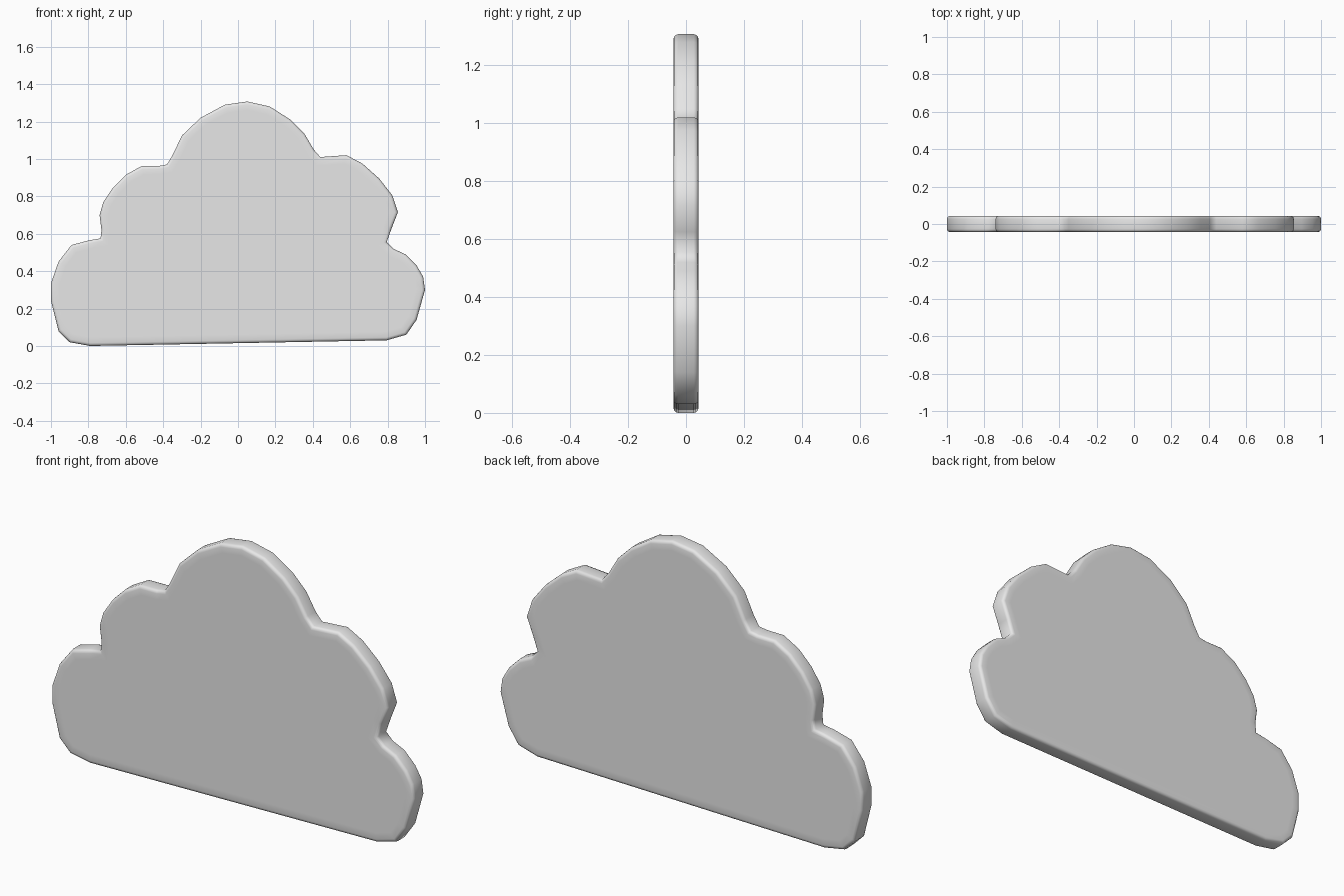
import bpy, bmesh

if "Cube" in bpy.data.objects:
    bpy.data.objects.remove(bpy.data.objects["Cube"])

HALF = 0.043   # half thickness of the plaque

# cloud outline in (x, z), clockwise from lower left
outline = [
    (-0.79, 0.0), (-0.90, 0.02), (-0.96, 0.08), (-1.0, 0.24), (-1.0, 0.335),
    (-0.96, 0.45), (-0.89, 0.54), (-0.795, 0.565), (-0.735, 0.575),
    (-0.73, 0.62), (-0.74, 0.70), (-0.72, 0.77), (-0.67, 0.845),
    (-0.60, 0.915), (-0.515, 0.962), (-0.42, 0.963), (-0.38, 0.97),
    (-0.35, 1.02), (-0.30, 1.125), (-0.20, 1.22), (-0.07, 1.29),
    (0.05, 1.307), (0.17, 1.28), (0.28, 1.21), (0.355, 1.135),
    (0.405, 1.05), (0.44, 1.01), (0.58, 1.02), (0.665, 0.975),
    (0.755, 0.895), (0.825, 0.805), (0.855, 0.715), (0.82, 0.625),
    (0.795, 0.555), (0.83, 0.52), (0.895, 0.49), (0.955, 0.43),
    (0.99, 0.37), (1.0, 0.30), (0.955, 0.14), (0.90, 0.06), (0.795, 0.03),
]

# extruded slab
bm = bmesh.new()
front = bm.faces.new([bm.verts.new((x, -HALF, z)) for x, z in outline])
ext = bmesh.ops.extrude_face_region(bm, geom=[front], use_keep_orig=True)
moved = [g for g in ext["geom"] if isinstance(g, bmesh.types.BMVert)]
bmesh.ops.translate(bm, verts=moved, vec=(0, 2 * HALF, 0))
bmesh.ops.recalc_face_normals(bm, faces=bm.faces[:])

# rounded rims on both faces
rims = [e for e in bm.edges if abs(e.verts[0].co.y - e.verts[1].co.y) < 1e-5]
bmesh.ops.bevel(bm, geom=rims, offset=0.016, offset_type='OFFSET',
                segments=3, profile=0.5, affect='EDGES')

# narrow border on each flat face keeps the soft shading near the rim
caps = [f for f in bm.faces if len(f.verts) > 10]
bmesh.ops.inset_individual(bm, faces=caps, thickness=0.03, use_even_offset=True)

mesh = bpy.data.meshes.new("cloud_plaque")
bm.to_mesh(mesh)
bm.free()
for p in mesh.polygons:
    p.use_smooth = True

cloud = bpy.data.objects.new("cloud_plaque", mesh)
bpy.context.collection.objects.link(cloud)

# single light grey colour
grey = bpy.data.materials.new("light grey")
grey.diffuse_color = (0.8, 0.8, 0.8, 1)
grey.use_nodes = True
grey.node_tree.nodes["Principled BSDF"].inputs["Base Color"].default_value = grey.diffuse_color
mesh.materials.append(grey)
